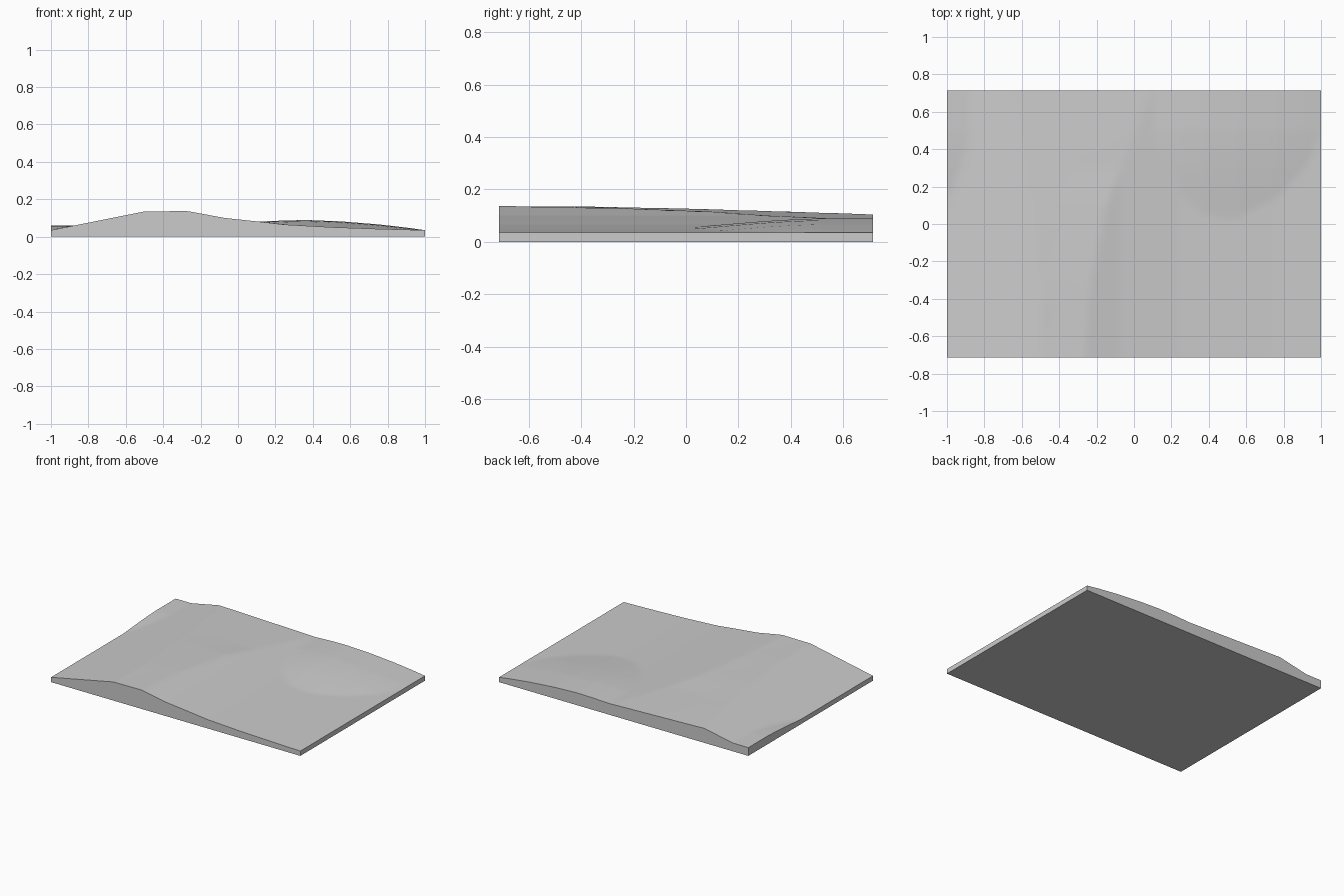
import bpy, bmesh

if "Cube" in bpy.data.objects:
    bpy.data.objects.remove(bpy.data.objects["Cube"])

HALF_X, HALF_Y, RIM = 1.0, 0.714, 0.035
NX, NY = 80, 56


def interp(points, t):
    """Piecewise linear lookup along a short profile."""
    if t <= points[0][0]:
        return points[0][1]
    for (a, va), (b, vb) in zip(points, points[1:]):
        if t <= b:
            return va + (vb - va) * (t - a) / (b - a)
    return points[-1][1]


# Profiles: downhill side, crest edges, and the rounded mound
TAIL = [(-0.27, 0.137), (-0.07, 0.1), (0.1, 0.082), (0.25, 0.065),
        (0.5, 0.051), (0.75, 0.042), (1.0, RIM)]
CREASE_Z = [(-0.714, 0.135), (-0.4, 0.135), (0, 0.127), (0.4, 0.115), (0.714, 0.105)]
RIDGE_X = [(-0.714, -0.27), (-0.3, -0.23), (0.1, -0.15), (0.4, -0.03), (0.714, 0.1)]
MOUND = [(-0.1, 0.06), (0.1, 0.08), (0.25, 0.087), (0.37, 0.089), (0.55, 0.082),
         (0.75, 0.066), (0.9, 0.049), (1.0, RIM)]
MOUND_DROP = [(-0.714, 0.3), (-0.1, 0.05), (0.05, 0.031), (0.2, 0.018),
              (0.3, 0.010), (0.4, 0.004), (0.5, 0.0)]


def height(x, y):
    left_slope = RIM + 0.2 * (x + 1)
    cz = interp(CREASE_Z, y)
    cx = (cz - RIM) / 0.2 - 1
    rx = interp(RIDGE_X, y)
    rz = interp(TAIL, rx)
    crest = cz + (rz - cz) * min((x - cx) / (rx - cx), 1.0)
    tail = interp(TAIL, x) if x > rx else 1.0
    ground = min(left_slope, crest, tail)
    return max(ground, interp(MOUND, x) - interp(MOUND_DROP, y), RIM)


# Terrain slab: sculpted top, straight walls, flat base
bm = bmesh.new()
bmesh.ops.create_grid(bm, x_segments=NX, y_segments=NY, size=1.0)
for v in bm.verts:
    v.co.y *= HALF_Y
    v.co.z = height(v.co.x, v.co.y)
rim_edges = [e for e in bm.edges if e.is_boundary]
walls = bmesh.ops.extrude_edge_only(bm, edges=rim_edges)["geom"]
for v in walls:
    if isinstance(v, bmesh.types.BMVert):
        v.co.z = 0.0
bmesh.ops.contextual_create(bm, geom=[g for g in walls
                                      if isinstance(g, bmesh.types.BMEdge) and g.is_boundary])
bmesh.ops.recalc_face_normals(bm, faces=bm.faces[:])
mesh = bpy.data.meshes.new("terrain_slab")
bm.to_mesh(mesh)
bm.free()

terrain = bpy.data.objects.new("terrain_slab", mesh)
bpy.context.collection.objects.link(terrain)
grey = bpy.data.materials.new("plain_grey")
grey.diffuse_color = (0.6, 0.6, 0.6, 1)
grey.use_nodes = True
grey.node_tree.nodes["Principled BSDF"].inputs["Base Color"].default_value = grey.diffuse_color
mesh.materials.append(grey)

# Smooth top with sharp rim
bpy.context.view_layer.objects.active = terrain
terrain.select_set(True)
bpy.ops.object.shade_smooth_by_angle(angle=0.52)
